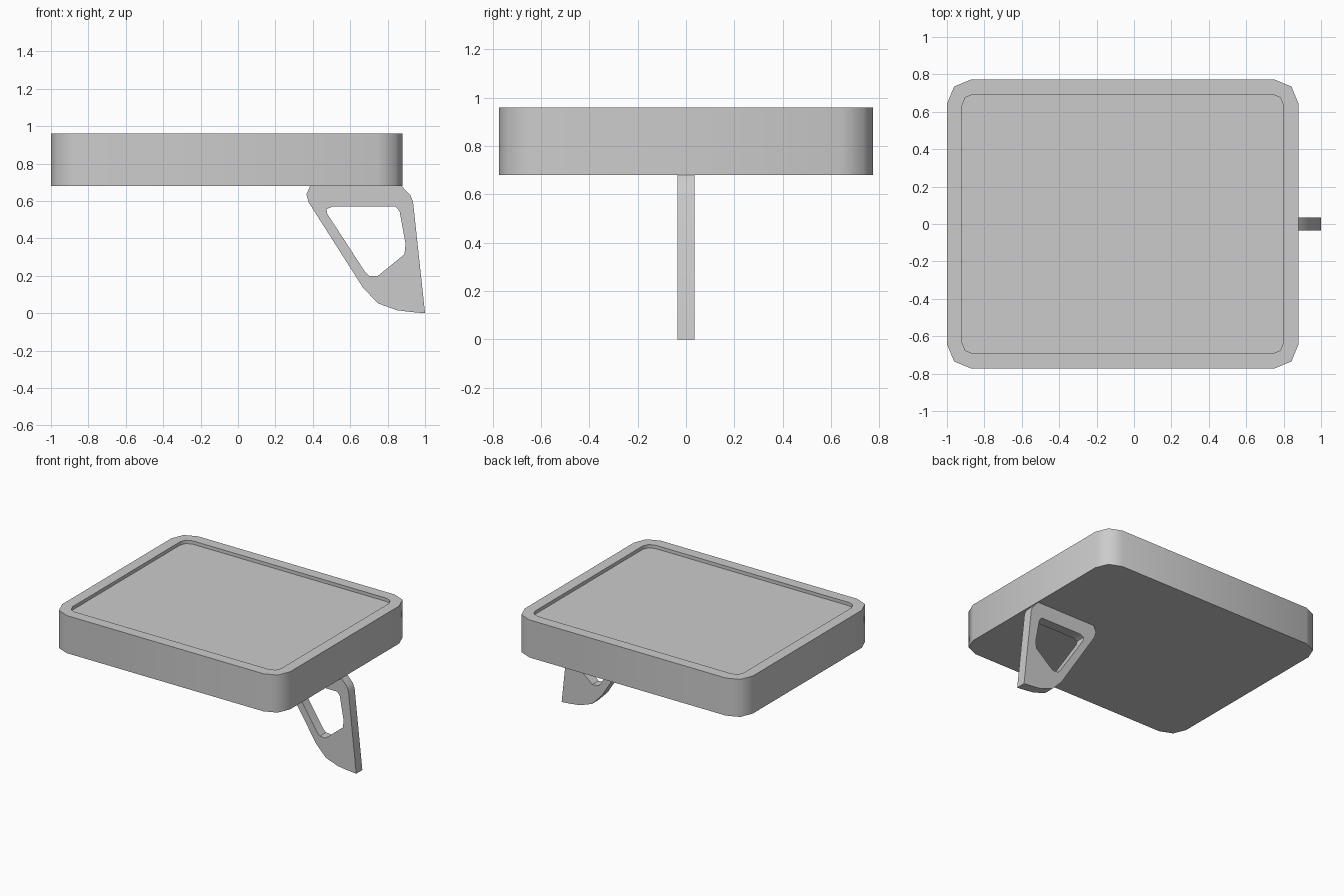
import bpy, bmesh, math

if "Cube" in bpy.data.objects:
    bpy.data.objects.remove(bpy.data.objects["Cube"])

X0, X1, HALF_Y = -1.0, 0.88, 0.773
Z_BOTTOM, Z_TOP, RECESS = 0.68, 0.96, 0.025
RIM = 0.08


def rounded_rect(inset, radius, segments=2):
    """Counter-clockwise outline of the tray, moved in by inset."""
    cx, cy = (X0 + X1) / 2, 0.0
    hx, hy = (X1 - X0) / 2 - inset - radius, HALF_Y - inset - radius
    pts = []
    for q, (sx, sy) in enumerate([(1, 1), (-1, 1), (-1, -1), (1, -1)]):
        for i in range(segments + 1):
            a = math.pi / 2 * (q + i / segments)
            pts.append((cx + sx * hx + radius * math.cos(a),
                        cy + sy * hy + radius * math.sin(a)))
    return pts


def finish(name, bm, angle):
    bmesh.ops.recalc_face_normals(bm, faces=bm.faces[:])
    mesh = bpy.data.meshes.new(name)
    bm.to_mesh(mesh)
    bm.free()
    obj = bpy.data.objects.new(name, mesh)
    bpy.context.collection.objects.link(obj)
    bpy.ops.object.select_all(action='DESELECT')
    obj.select_set(True)
    bpy.context.view_layer.objects.active = obj
    bpy.ops.object.shade_smooth_by_angle(angle=math.radians(angle))
    return obj


# Tray: stacked rings from the underside, up the wall, over the rim, into the recess
outer, inner = rounded_rect(0, 0.13), rounded_rect(RIM, 0.06)
bm = bmesh.new()
rings = [[bm.verts.new((x, y, z)) for x, y in outline]
         for outline, z in [(outer, Z_BOTTOM), (outer, Z_TOP),
                            (inner, Z_TOP), (inner, Z_TOP - RECESS)]]
for a, b in zip(rings, rings[1:]):
    for i in range(len(a)):
        j = (i + 1) % len(a)
        bm.faces.new((a[i], a[j], b[j], b[i]))
bm.faces.new(rings[0][::-1])
bm.faces.new(rings[-1])
finish("tray", bm, 50)

# Hook bracket: flat plate with a rounded triangular opening, in x and z
HALF_T = 0.036
plate = [(1.0, 0.0), (0.93, 0.006), (0.85, 0.016), (0.75, 0.052), (0.67, 0.134),
         (0.377, 0.594), (0.366, 0.636), (0.385, Z_BOTTOM), (0.875, Z_BOTTOM),
         (0.922, 0.63), (0.936, 0.594)]
opening = [(0.473, 0.556), (0.505, 0.57), (0.842, 0.57), (0.864, 0.545),
           (0.896, 0.37), (0.89, 0.315), (0.746, 0.198), (0.70, 0.2),
           (0.68, 0.22), (0.478, 0.53)]
bm = bmesh.new()
edges = []
for outline in (plate, opening):
    vs = [bm.verts.new((x, -HALF_T, z)) for x, z in outline]
    edges += [bm.edges.new((vs[i - 1], vs[i])) for i in range(len(vs))]
bmesh.ops.triangle_fill(bm, edges=edges, use_beauty=True, normal=(0, -1, 0))
ext = bmesh.ops.extrude_face_region(bm, geom=bm.faces[:], use_keep_orig=True)
bmesh.ops.translate(bm, vec=(0, 2 * HALF_T, 0),
                    verts=[g for g in ext["geom"] if isinstance(g, bmesh.types.BMVert)])
finish("hook_bracket", bm, 40)
